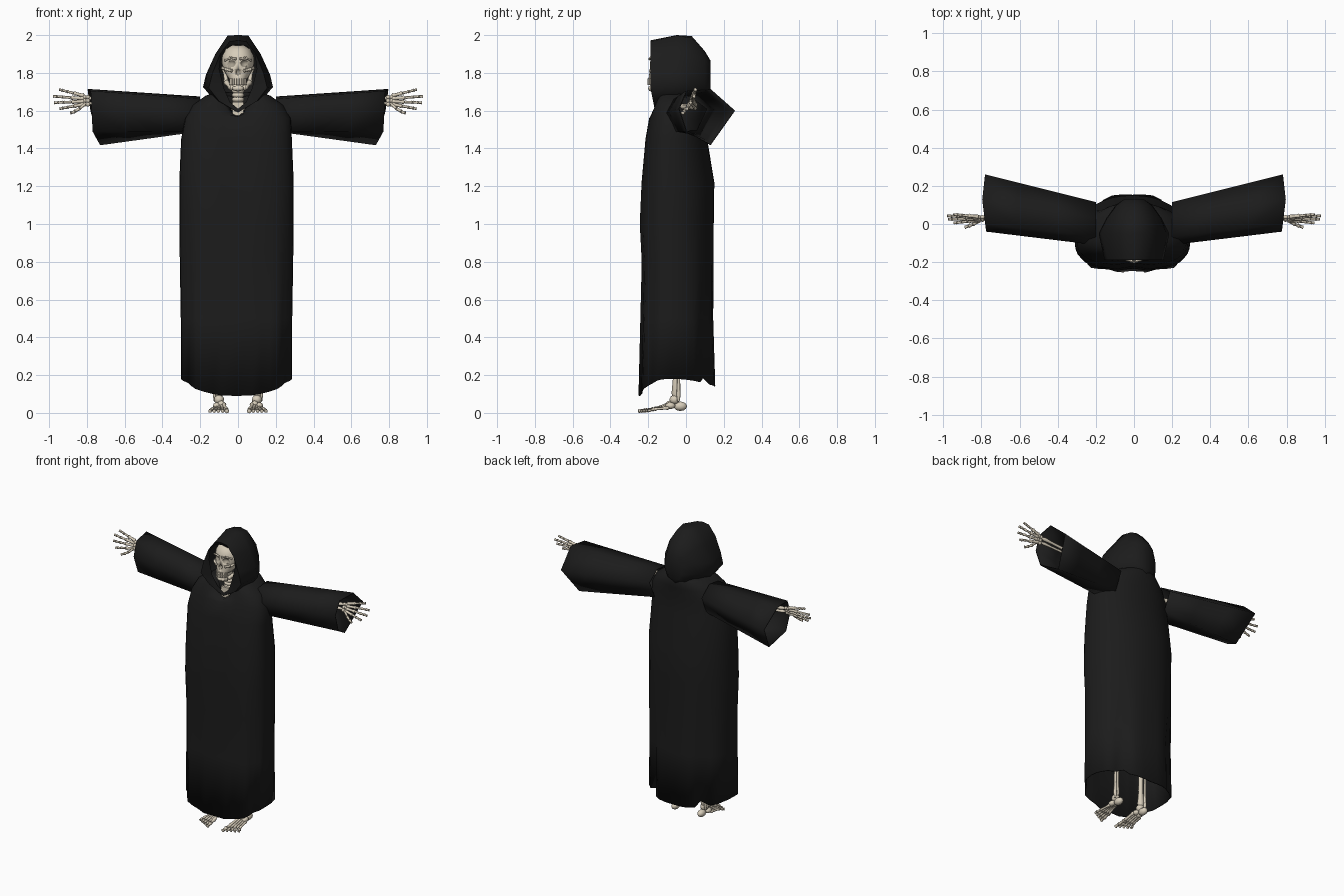
import bpy
import bmesh
from math import sin, cos, pi, copysign
from mathutils import Vector, Matrix

old_cube = bpy.data.objects.get("Cube")
if old_cube:
    bpy.data.objects.remove(old_cube)


def make_material(name, red, green, blue):
    mat = bpy.data.materials.new(name)
    mat.use_nodes = True
    mat.diffuse_color = (red, green, blue, 1)
    shader = next(n for n in mat.node_tree.nodes if n.type == "BSDF_PRINCIPLED")
    shader.inputs["Base Color"].default_value = (red, green, blue, 1)
    shader.inputs["Roughness"].default_value = 0.8
    return mat


CLOTH = make_material("black_cloth", .0115, .0115, .0115)
BONE = make_material("pale_bone", .68, .61, .49)
CAVITY = make_material("hollow_bone", .38, .34, .27)


def finish(name, bm, material, thickness=0, angle=1.2):
    """Turn a bmesh into a smooth shaded object with sharp creases."""
    bmesh.ops.recalc_face_normals(bm, faces=bm.faces)
    mesh = bpy.data.meshes.new(name)
    bm.to_mesh(mesh)
    bm.free()
    mesh.materials.append(material)
    mesh.shade_smooth()
    mesh.set_sharp_from_angle(angle=angle)
    obj = bpy.data.objects.new(name, mesh)
    bpy.context.collection.objects.link(obj)
    if thickness:
        shell = obj.modifiers.new("cloth thickness", "SOLIDIFY")
        shell.thickness = thickness
        shell.offset = -1
    return obj


def loft(bm, rings, cap_start=False, cap_end=False):
    loops = [[bm.verts.new(p) for p in ring] for ring in rings]
    for low, high in zip(loops, loops[1:]):
        for i in range(len(low)):
            j = (i + 1) % len(low)
            bm.faces.new((low[i], low[j], high[j], high[i]))
    if cap_start:
        bm.faces.new(loops[0])
    if cap_end:
        bm.faces.new(loops[-1])


def oval(z, width, front, back, count, widest=.5, front_power=2.2, back_power=2.2):
    """Rounded cross-section from the front centre, widest part way back."""
    ring = []
    middle = front + (back - front) * widest
    for i in range(count):
        a = 2 * pi * i / count
        power = front_power if cos(a) > 0 else back_power
        s, c = (copysign(abs(v) ** (2 / power), v) for v in (sin(a), cos(a)))
        depth = middle - front if c > 0 else back - middle
        ring.append(Vector((width * s, middle - depth * c, z)))
    return ring


def bone(bm, path, radius):
    """Chain of bones, each waisted in the middle with knobbly ends."""
    path = [Vector(p) for p in path]
    for a, b in zip(path, path[1:]):
        turn = (b - a).to_track_quat("Z", "Y")
        rings = []
        for t, k in ((0, .6), (.08, 1.1), (.25, .8), (.75, .75), (.92, 1.05), (1, .55)):
            rings.append([a.lerp(b, t) + turn @ Vector((cos(pi * i / 4), sin(pi * i / 4), 0))
                          * radius * k for i in range(8)])
        loft(bm, rings, True, True)


def blob(bm, centre, size):
    place = Matrix.Translation(centre) @ Matrix.Diagonal((*size, 1))
    bmesh.ops.create_icosphere(bm, subdivisions=2, radius=1, matrix=place)


def box(bm, centre, size, turn=0):
    place = Matrix.Translation(centre) @ Matrix.Rotation(turn, 4, "Z") @ Matrix.Diagonal((*size, 1))
    bmesh.ops.create_cube(bm, size=1, matrix=place)


def mirrored(p, side):
    return Vector((p[0] * side, p[1], p[2]))


# Robe body: folds deepen towards the hem, neckline dips at the front
COUNT = 36
bm = bmesh.new()
rings = []
for z, width, front, back in ((.12, .295, -.256, .16), (.5, .295, -.245, .148), (.8, .3, -.237, .148),
                              (1.0, .303, -.247, .148), (1.22, .303, -.237, .15),
                              (1.45, .293, -.216, .112), (1.56, .28, -.195, .11),
                              (1.63, .24, -.178, .115), (1.68, .17, -.158, .12), (1.7, .11, -.135, .11)):
    ring = oval(z, width, front, back, COUNT, .42, 2.7, 2.1)
    for i, p in enumerate(ring):
        a = 2 * pi * i / COUNT
        c = cos(a)
        fold = 1 + .03 * max(0, 1.2 - z) * (cos(9 * a) - .3)
        if i == 0 and z < 1.5:
            fold -= .06  # front closure
        if i in (14, 22):
            fold -= .12 * max(0, .8 - z)  # back pleats
        if abs(sin(a)) < .9:
            p.x *= fold
        p.y *= fold
        if z < 1.5:
            p.x -= .008
        if z < .2:
            p.z = .18 - (.09 if c > 0 else .04) * c * c
            if i in (14, 22):
                p.z += .03
        if z > 1.6:
            p.z -= (z - 1.57) * max(0, c) ** 14
    rings.append(ring)
loft(bm, rings)
finish("robe_body", bm, CLOTH, .006)

# Hood: rings run from the face opening to the back of the head
hood_rings = (
    (-.175, ((0, 1.95), (.05, 1.94), (.09, 1.895), (.1, 1.82), (.075, 1.72), (.042, 1.645), (0, 1.61))),
    (-.188, ((0, 1.972), (.045, 1.965), (.095, 1.9), (.135, 1.8), (.155, 1.72), (.1, 1.65), (0, 1.59))),
    (-.05, ((0, 2), (.055, 1.998), (.12, 1.9), (.17, 1.79), (.185, 1.725), (.13, 1.66), (0, 1.6))),
    (.03, ((0, 1.995), (.05, 1.985), (.105, 1.9), (.14, 1.8), (.145, 1.73), (.1, 1.67), (0, 1.62))),
    (.1, ((0, 1.915), (.035, 1.91), (.07, 1.87), (.09, 1.8), (.095, 1.74), (.07, 1.68), (0, 1.64))),
    (.13, ((0, 1.865), (.02, 1.86), (.04, 1.84), (.05, 1.79), (.05, 1.74), (.035, 1.7), (0, 1.68))))
bm = bmesh.new()
rings = []
for y, half in hood_rings:
    outline = half + tuple((-x, z) for x, z in half[-2:0:-1])
    tuck = .2 if y < -.1 else 0
    rings.append([(x, y + tuck * max(0, 1.72 - z), z) for x, z in outline])
loft(bm, rings, cap_end=True)
finish("hood", bm, CLOTH)

# Wide sleeves, open at the cuff
root = ((-.11, 1.585), (-.065, 1.662), (.03, 1.675), (.115, 1.61), (.06, 1.49), (-.06, 1.485))
cuff = ((-.04, 1.61), (0, 1.705), (.13, 1.715), (.26, 1.6), (.13, 1.417), (0, 1.49))
cuff_reach = (.775, .78, .795, .78, .73, .77)
for side, label in ((1, "left"), (-1, "right")):
    bm = bmesh.new()
    rings = []
    for t in (0, .35, .7, 1):
        rings.append([mirrored((.2 + (reach - .2) * t, a[0] + (b[0] - a[0]) * t,
                                a[1] + (b[1] - a[1]) * t), side)
                      for a, b, reach in zip(root, cuff, cuff_reach)])
    loft(bm, rings)
    finish(label + "_sleeve", bm, CLOTH, .006, 1.7)

# Skull: lofted cranium with eye sockets and nose cut away
bm = bmesh.new()
loft(bm, [oval(*section, 28) for section in (
    (1.945, .035, -.13, -.03), (1.925, .065, -.165, 0), (1.89, .084, -.185, .03),
    (1.855, .087, -.19, .035), (1.82, .078, -.192, .02), (1.79, .062, -.196, -.03),
    (1.765, .047, -.198, -.07))], True, True)
skull = finish("skull", bm, BONE)
hollows = [((x, -.196, 1.85), (.027, .03, .022)) for x in (-.038, .038)]
hollows.append(((0, -.201, 1.805), (.012, .025, .02)))
bm = bmesh.new()
for centre, size in hollows:
    blob(bm, centre, size)
cutter = finish("socket_cutter", bm, BONE)
cutter.hide_render = True
cut = skull.modifiers.new("sockets", "BOOLEAN")
cut.object = cutter
cut.operation = "DIFFERENCE"
cut.solver = "EXACT"
graph = bpy.context.evaluated_depsgraph_get()
carved = bpy.data.meshes.new_from_object(skull.evaluated_get(graph))
skull.modifiers.clear()
skull.data = carved
bpy.data.objects.remove(cutter)
carved.materials.clear()
carved.materials.append(BONE)
carved.materials.append(CAVITY)
for face in carved.polygons:
    inside = any(sum(((face.center[k] - c[k]) / s[k]) ** 2 for k in range(3)) < 1.01
                 for c, s in hollows)
    face.material_index = int(inside)

# Jaw, cheekbones, brow ridges and teeth
bm = bmesh.new()
for side in (1, -1):
    for path, radius in (
            (((.07, -.08, 1.82), (.062, -.1, 1.75), (.038, -.165, 1.722), (0, -.188, 1.716)), .015),
            (((.03, -.19, 1.81), (.062, -.17, 1.818), (.082, -.11, 1.825), (.08, -.05, 1.83)), .009),
            (((.008, -.192, 1.873), (.04, -.188, 1.88), (.07, -.16, 1.865)), .007)):
        bone(bm, [mirrored(p, side) for p in path], radius)
blob(bm, (0, -.183, 1.718), (.032, .018, .016))
for i in range(-4, 5):
    a = i * .27
    for z in (1.761, 1.743):
        box(bm, (.045 * sin(a), -.157 - .043 * cos(a), z), (.0105, .008, .016), a)
box(bm, (0, -.15, 1.75), (.07, .08, .03))
finish("jaw_and_teeth", bm, BONE)

# Neck vertebrae and collar bones
bm = bmesh.new()
for i in range(9):
    blob(bm, (0, -.1, 1.55 + i * .022), (.034, .03, .017))
for side in (1, -1):
    bone(bm, [mirrored(p, side) for p in ((.012, -.13, 1.605), (.18, -.04, 1.63))], .01)
box(bm, (0, -.138, 1.61), (.06, .015, .07))
finish("neck_bones", bm, BONE)

for side, label in ((1, "left"), (-1, "right")):
    # Arm bones inside the sleeve
    bm = bmesh.new()
    for path, radius in ((((.18, -.03, 1.62), (.47, .05, 1.62)), .018),
                         (((.47, .05, 1.63), (.79, .035, 1.667)), .012),
                         (((.47, .05, 1.61), (.79, .025, 1.64)), .01)):
        bone(bm, [mirrored(p, side) for p in path], radius)
    finish(label + "_arm_bones", bm, BONE)

    # Hand: wrist pebbles, then four fanned fingers and a thumb
    bm = bmesh.new()
    for row in range(2):
        for k in range(3):
            blob(bm, mirrored((.795 + row * .018, .022 + k * .007, 1.633 + k * .019), side),
                 (.013, .011, .012))
    wrist = Vector((.815, .03, 1.655))
    for k, tip in enumerate(((.947, .05, 1.712), (.98, .043, 1.676),
                             (.975, .025, 1.642), (.945, .005, 1.61))):
        tip = Vector(tip)
        start = wrist + Vector((0, .008 - .006 * k, .024 - .015 * k))
        path = [mirrored(start.lerp(tip, t), side) for t in (0, .42, .68, .87, 1)]
        bone(bm, path[:2], .0115)
        bone(bm, path[1:], .0085)
    thumb = ((.81, .015, 1.635), (.84, 0, 1.61), (.865, -.01, 1.595), (.887, -.018, 1.587))
    bone(bm, [mirrored(p, side) for p in thumb], .0095)
    finish(label + "_hand", bm, BONE)

    # Leg bones
    bm = bmesh.new()
    for path, radius in ((((.1, -.055, .07), (.1, -.05, .5), (.09, -.04, .95)), .02),
                         (((.122, -.04, .06), (.122, -.035, .48)), .01)):
        bone(bm, [mirrored(p, side) for p in path], radius)
    finish(label + "_leg_bones", bm, BONE)

    # Foot: heel, ankle blocks and five long toes
    bm = bmesh.new()
    for centre, size in (((.1, -.03, .035), (.024, .036, .025)), ((.1, -.06, .07), (.027, .028, .026)),
                         ((.088, -.085, .047), (.02, .024, .018)),
                         ((.113, -.083, .038), (.02, .027, .018))):
        blob(bm, mirrored(centre, side), size)
    for k in range(5):
        spread = (k - 2) * .5
        length = .253 - .012 * k
        path = ((.1 + spread * .025, -.09, .046 - .005 * k), (.1 + spread * .036, -.17, .02),
                (.103 + spread * .042, -.17 - (length - .17) * .55, .014),
                (.104 + spread * .045, -length, .009))
        bone(bm, [mirrored(p, side) for p in path], .0115 if k == 0 else .009)
    finish(label + "_foot", bm, BONE)
